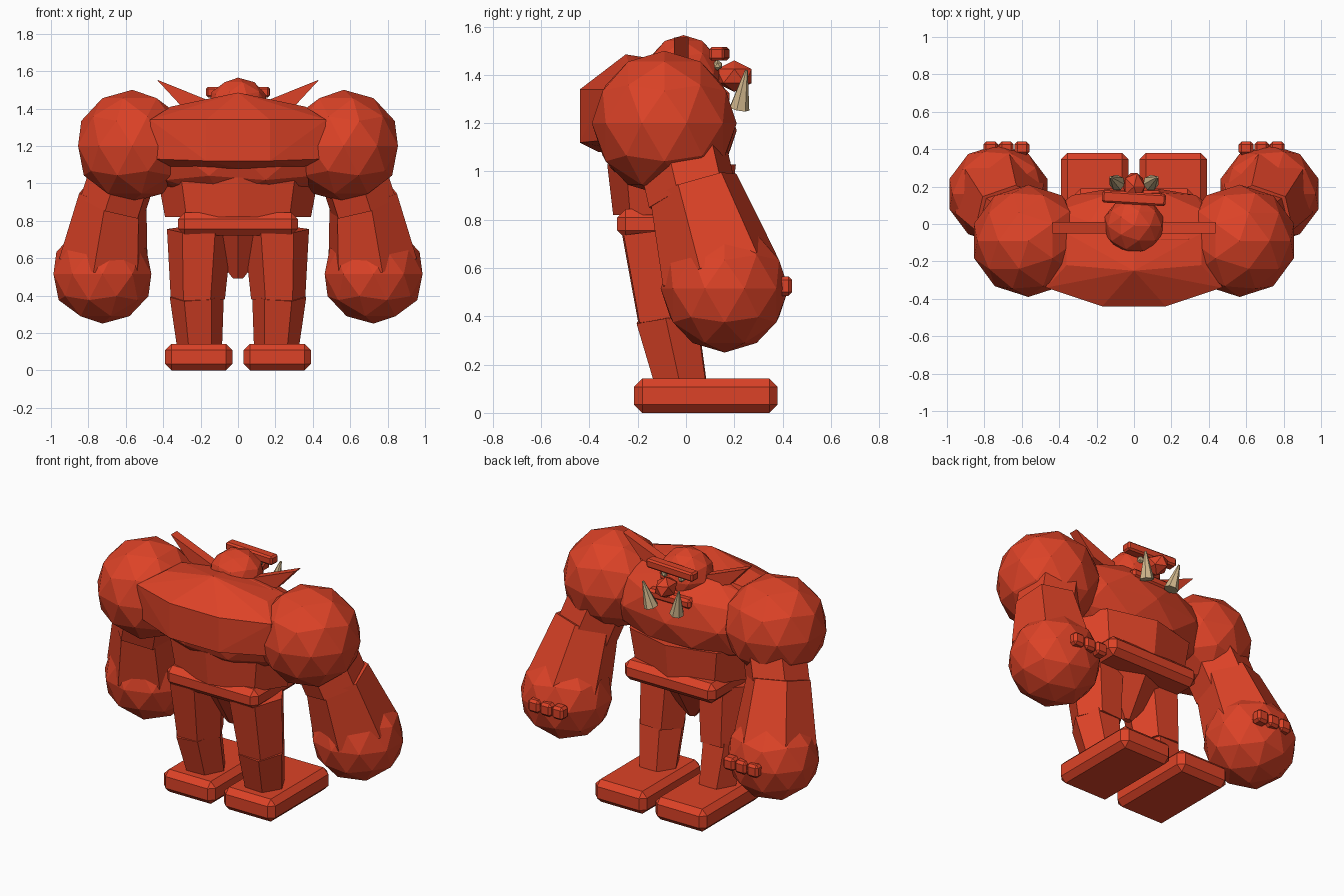
import bpy, bmesh
from mathutils import Vector, Matrix

if "Cube" in bpy.data.objects:
    bpy.data.objects.remove(bpy.data.objects["Cube"])


def material(name, rgb):
    m = bpy.data.materials.new(name)
    m.diffuse_color = (*rgb, 1)
    m.use_nodes = True
    m.node_tree.nodes["Principled BSDF"].inputs["Base Color"].default_value = m.diffuse_color
    return m


RED = material("red skin", (0.72, 0.055, 0.02))
BONE = material("bone", (0.66, 0.49, 0.27))


def finish(name, bm, mat=RED, mirror=False, bevel=0):
    me = bpy.data.meshes.new(name)
    bmesh.ops.recalc_face_normals(bm, faces=bm.faces)
    bm.to_mesh(me)
    bm.free()
    me.materials.append(mat)
    ob = bpy.data.objects.new(name, me)
    bpy.context.collection.objects.link(ob)
    if bevel:
        b = ob.modifiers.new("bevel", 'BEVEL')
        b.width, b.segments = bevel, 1
    if mirror:
        m = ob.modifiers.new("mirror", 'MIRROR')
        m.use_mirror_merge = False
    return ob


def ball(name, loc, radii, sub=2, **kw):
    bm = bmesh.new()
    bmesh.ops.create_icosphere(bm, subdivisions=sub, radius=1,
                               matrix=Matrix.Translation(loc) @ Matrix.Diagonal((*radii, 1)))
    return finish(name, bm, **kw)


def box(name, lo, hi, yaw=0, **kw):
    lo, hi = Vector(lo), Vector(hi)
    bm = bmesh.new()
    bmesh.ops.create_cube(bm, size=1, matrix=Matrix.Translation((lo + hi) / 2)
                          @ Matrix.Rotation(yaw, 4, 'Z') @ Matrix.Diagonal((*(hi - lo), 1)))
    return finish(name, bm, **kw)


def limb(name, a, b, ra, rb, sides=6, flat=1, **kw):
    """Tapered prism from a to b; flat scales its depth."""
    a, b = Vector(a), Vector(b)
    turn = Vector((0, 0, 1)).rotation_difference(b - a).to_matrix().to_4x4()
    bm = bmesh.new()
    bmesh.ops.create_cone(bm, cap_ends=True, segments=sides, radius1=ra, radius2=rb,
                          depth=(b - a).length,
                          matrix=Matrix.Translation((a + b) / 2) @ turn @ Matrix.Diagonal((1, flat, 1, 1)))
    return finish(name, bm, **kw)


def hull(name, points, **kw):
    bm = bmesh.new()
    for p in points:
        bm.verts.new(p)
    bmesh.ops.convex_hull(bm, input=bm.verts[:])
    return finish(name, bm, **kw)


# Torso: chest, humped back, belly, belt and loin point
ball("chest", (0, -0.08, 1.17), (0.56, 0.29, 0.29))
half = [(0.47, -0.34, 1.34), (0.17, -0.44, 1.34), (0.17, -0.44, 1.12), (0.455, -0.33, 1.13),
        (0.36, -0.22, 1.41), (0.36, -0.05, 1.40), (0.40, -0.22, 1.08), (0.44, 0.0, 1.2)]
hull("upper_back", [(0, -0.25, 1.485), (0, -0.02, 1.45), (0, -0.36, 1.08)]
     + [(s * x, y, z) for x, y, z in half for s in (1, -1)])
limb("belly", (0, -0.06, 0.82), (0, -0.06, 1.03), 0.39, 0.43, 8, 0.62)
box("belt", (-0.32, -0.285, 0.72), (0.32, 0.19, 0.845), bevel=0.035)
limb("loin_point", (0, -0.06, 0.49), (0, -0.06, 0.76), 0.03, 0.27, 6, 0.7)

# Arms
ball("shoulder", (0.565, -0.09, 1.2), (0.305, 0.3, 0.3), mirror=True)
limb("upper_arm", (0.60, -0.02, 1.1), (0.67, 0.03, 0.88), 0.19, 0.19, 6, mirror=True)
limb("forearm", (0.67, 0.03, 0.94), (0.72, 0.14, 0.59), 0.19, 0.25, 6, mirror=True)
ball("fist", (0.725, 0.16, 0.515), (0.275, 0.265, 0.265), mirror=True)
for i in range(3):
    x = 0.56 + i * 0.083
    box(f"knuckle_{i + 1}", (x, 0.37, 0.485), (x + 0.079, 0.44, 0.565), bevel=0.015, mirror=True)

# Legs
limb("thigh", (0.205, -0.11, 0.75), (0.215, -0.07, 0.385), 0.175, 0.145, 6, mirror=True)
limb("shin", (0.22, -0.08, 0.40), (0.205, -0.02, 0.12), 0.145, 0.12, 6, mirror=True)
box("foot", (0.03, -0.215, 0), (0.39, 0.38, 0.142), bevel=0.034, mirror=True)

# Head and face
ball("head", (0, -0.01, 1.405), (0.165, 0.155, 0.16))
ball("snout", (0, 0.2, 1.395), (0.065, 0.085, 0.065), sub=1)
box("brow", (-0.17, 0.105, 1.46), (0.17, 0.17, 1.515), yaw=-0.06, bevel=0.01)
box("jaw", (-0.15, 0.05, 1.28), (0.15, 0.18, 1.34), bevel=0.015)
ball("eye", (0.06, 0.13, 1.44), (0.022, 0.022, 0.022), sub=1, mat=BONE, mirror=True)
limb("tusk", (0.09, 0.22, 1.26), (0.125, 0.25, 1.42), 0.043, 0.006, 7, mat=BONE, mirror=True)
hull("ear", [(x, y, z) for x, z in ((0.435, 1.555), (0.10, 1.42), (0.20, 1.46), (0.31, 1.42), (0.12, 1.36))
             for y in (-0.05, 0.01)], mirror=True)
